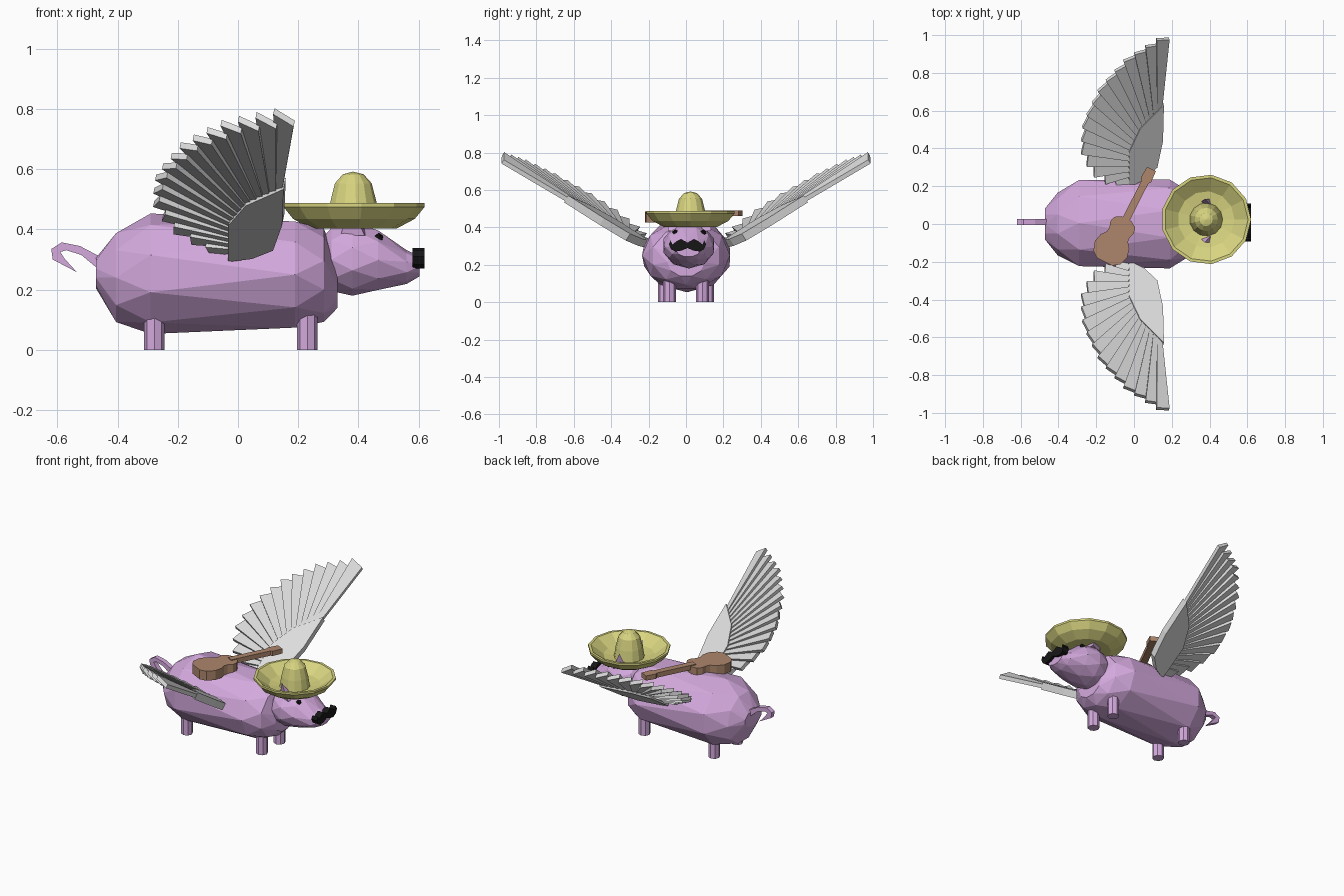
import bpy, bmesh, math
from mathutils import Vector

if "Cube" in bpy.data.objects:
    bpy.data.objects.remove(bpy.data.objects["Cube"])


def material(name, rgb):
    m = bpy.data.materials.new(name)
    m.diffuse_color = (*rgb, 1)
    m.use_nodes = True
    m.node_tree.nodes["Principled BSDF"].inputs["Base Color"].default_value = m.diffuse_color
    return m


PINK = material("lilac skin", (0.66, 0.40, 0.73))
GREY = material("pale grey feathers", (0.72, 0.72, 0.72))
STRAW = material("straw yellow", (0.69, 0.665, 0.22))
WOOD = material("brown wood", (0.42, 0.24, 0.15))
BLACK = material("black", (0.008, 0.008, 0.008))


def finish(bm, name, mat):
    bmesh.ops.recalc_face_normals(bm, faces=bm.faces)
    me = bpy.data.meshes.new(name)
    bm.to_mesh(me)
    bm.free()
    me.materials.append(mat)
    ob = bpy.data.objects.new(name, me)
    bpy.context.collection.objects.link(ob)
    return ob


def prism(bm, pts, vec):
    """Extrude a closed outline of 3D points along vec."""
    a = [bm.verts.new(p) for p in pts]
    b = [bm.verts.new(Vector(p) + Vector(vec)) for p in pts]
    bm.faces.new(a)
    bm.faces.new(b[::-1])
    for i in range(len(a)):
        j = (i + 1) % len(a)
        bm.faces.new((a[i], b[i], b[j], a[j]))


def loft(name, rings, n, mat):
    """Faceted skin over rings (x, y, z, ry, rz), alternate rings turned half a step."""
    bm = bmesh.new()
    loops = []
    for i, (x, y, z, ry, rz) in enumerate(rings):
        ang = [2 * math.pi * (k + 0.5 * (i % 2)) / n for k in range(n)]
        loops.append([bm.verts.new((x, y + ry * math.sin(t), z + rz * math.cos(t))) for t in ang])
    for i, (a, b) in enumerate(zip(loops, loops[1:])):
        for k in range(n):
            j = (k + 1) % n
            if i % 2 == 0:
                bm.faces.new((a[k], a[j], b[k]))
                bm.faces.new((a[j], b[j], b[k]))
            else:
                bm.faces.new((a[k], b[j], b[k]))
                bm.faces.new((a[k], a[j], b[j]))
    bm.faces.new(loops[0])
    bm.faces.new(loops[-1])
    return finish(bm, name, mat)


def along(pts, t):
    """Point at fraction t of the length of a polyline."""
    pts = [Vector(p) for p in pts]
    d = t * sum((q - p).length for p, q in zip(pts, pts[1:]))
    for p, q in zip(pts, pts[1:]):
        seg = (q - p).length
        if d <= seg + 1e-6:
            return p.lerp(q, d / seg)
        d -= seg
    return pts[-1]


# Body and head
loft("body", [(-0.472, 0.0, 0.255, 0.085, 0.05), (-0.405, 0.0, 0.24, 0.165, 0.155),
              (-0.29, 0.005, 0.253, 0.24, 0.2), (0.19, 0.0, 0.25, 0.235, 0.185),
              (0.285, 0.0, 0.248, 0.185, 0.155), (0.33, 0.0, 0.215, 0.1, 0.08)], 10, PINK)
loft("head", [(0.27, 0.015, 0.29, 0.07, 0.07), (0.31, 0.015, 0.30, 0.12, 0.11),
              (0.38, 0.015, 0.302, 0.142, 0.122), (0.465, 0.015, 0.298, 0.13, 0.104),
              (0.56, 0.012, 0.275, 0.09, 0.056), (0.602, 0.012, 0.278, 0.065, 0.036)], 10, PINK)

# Ears
for side, label in ((-1, "right"), (1, "left")):
    bm = bmesh.new()
    y = 0.018 + side * 0.085
    base = [bm.verts.new(p) for p in ((0.34, y, 0.38), (0.43, y - side * 0.03, 0.38), (0.42, y + side * 0.03, 0.38))]
    tip = bm.verts.new((0.375, y + side * 0.03, 0.485))
    bm.faces.new(base)
    for i in range(3):
        bm.faces.new((base[i], base[(i + 1) % 3], tip))
    finish(bm, label + "_ear", PINK)

    # Eyes
    bpy.ops.mesh.primitive_ico_sphere_add(subdivisions=1, radius=0.017, location=(0.467, 0.018 + side * 0.075, 0.372))
    bpy.context.object.name = label + "_eye"
    bpy.context.object.data.materials.append(BLACK)

    # Legs
    for part, x, off, top in (("front", 0.23, 0.088, 0.14), ("back", -0.278, 0.115, 0.12)):
        bpy.ops.mesh.primitive_cylinder_add(vertices=8, radius=0.034, depth=top, location=(x, side * off, top / 2))
        bpy.context.object.name = f"{label}_{part}_leg"
        bpy.context.object.data.materials.append(PINK)

# Tail: flat curled ribbon
bm = bmesh.new()
tail = [(-0.44, 0.30), (-0.525, 0.345), (-0.585, 0.357), (-0.62, 0.335), (-0.615, 0.30), (-0.535, 0.258),
        (-0.575, 0.302), (-0.59, 0.325), (-0.57, 0.331), (-0.52, 0.315), (-0.46, 0.265)]
prism(bm, [(x, -0.004, z) for x, z in tail], (0, 0.03, 0))
finish(bm, "tail", PINK)

# Moustache
bm = bmesh.new()
upper = [(0.0, 0.318), (0.035, 0.338), (0.06, 0.325), (0.08, 0.308), (0.09, 0.33)]
lower = [(0.1, 0.31), (0.088, 0.283), (0.065, 0.271), (0.03, 0.276), (0.0, 0.29)]
half = upper + lower
outline = half + [(-y, z) for y, z in half[-2:0:-1]]
prism(bm, [(0.58, 0.008 + y, z) for y, z in outline], (0.039, 0, 0))
finish(bm, "moustache", BLACK)

# Wide-brimmed hat, turned from a profile
bm = bmesh.new()
profile = [(0, 0.403), (0.145, 0.403), (0.205, 0.435), (0.238, 0.475), (0.238, 0.487), (0.222, 0.487),
           (0.15, 0.435), (0.088, 0.425), (0.078, 0.49), (0.062, 0.553), (0.035, 0.583), (0, 0.592)]
vs = [bm.verts.new((0.382 + r, 0.024, z)) for r, z in profile]
es = [bm.edges.new(p) for p in zip(vs, vs[1:])]
bmesh.ops.spin(bm, geom=vs + es, cent=(0.382, 0.024, 0), axis=(0, 0, 1), angle=2 * math.pi, steps=13)
bmesh.ops.remove_doubles(bm, verts=bm.verts, dist=1e-4)
finish(bm, "hat", STRAW)

# Guitar lying across the back: u runs along the neck, v across it
axis, cross = Vector((0.45, 0.893, 0)), Vector((0.893, -0.45, 0))


def guitar_part(name, half_outline, z, depth):
    bm = bmesh.new()
    pts = half_outline + [(u, -v) for u, v in half_outline[::-1]]
    prism(bm, [Vector((-0.155, -0.2, z)) + axis * u + cross * v for u, v in pts], (0, 0, depth))
    finish(bm, name, WOOD)


guitar_part("guitar_body", [(0, 0.045), (0.025, 0.08), (0.075, 0.096), (0.12, 0.085), (0.15, 0.062), (0.175, 0.06),
                            (0.205, 0.07), (0.235, 0.062), (0.255, 0.03)], 0.425, 0.06)
guitar_part("guitar_neck", [(0.22, 0.02), (0.475, 0.02), (0.485, 0.03), (0.55, 0.026)], 0.46, 0.03)

# Wings: an arm plate and a fan of overlapping feathers
TIPS = [(0.152, 0.972), (-0.02, 0.87), (-0.155, 0.73), (-0.245, 0.56), (-0.265, 0.42), (-0.22, 0.305), (-0.09, 0.225)]
ROOTS = [(0.132, 0.58), (0.04, 0.48), (-0.01, 0.37), (-0.005, 0.25)]
ARM = [(-0.03, 0.205), (0.05, 0.245), (0.12, 0.31), (0.15, 0.45), (0.155, 0.64), (0.03, 0.515), (-0.03, 0.39)]
COUNT = 16
for side, label in ((-1, "right"), (1, "left")):
    normal = Vector((0.2, -0.64 * side, 1)).normalized()

    def lift(p, h):
        x, y = p
        return Vector((x, side * y, 0.29 + (y - 0.22) * 0.64 - 0.2 * (x - 0.12))) + normal * h

    bm = bmesh.new()
    prism(bm, [lift(p, -0.022) for p in ARM], normal * 0.044)
    finish(bm, label + "_wing_arm", GREY)

    bm = bmesh.new()
    for i in range(COUNT):
        t = i / (COUNT - 1)
        tip, root = along(TIPS, t), along(ROOTS, t)
        d = (tip - root).normalized()
        w = Vector((d.y, -d.x))
        # each feather is tilted so that one edge overlaps the next
        quad = [(root + w * 0.012, -0.012), (tip + w * 0.036 + d * 0.005, -0.022),
                (tip - w * 0.036 + d * 0.012, 0.002), (root - w * 0.012, -0.006)]
        prism(bm, [lift(p, h) for p, h in quad], normal * 0.024)
    finish(bm, label + "_wing_feathers", GREY)
